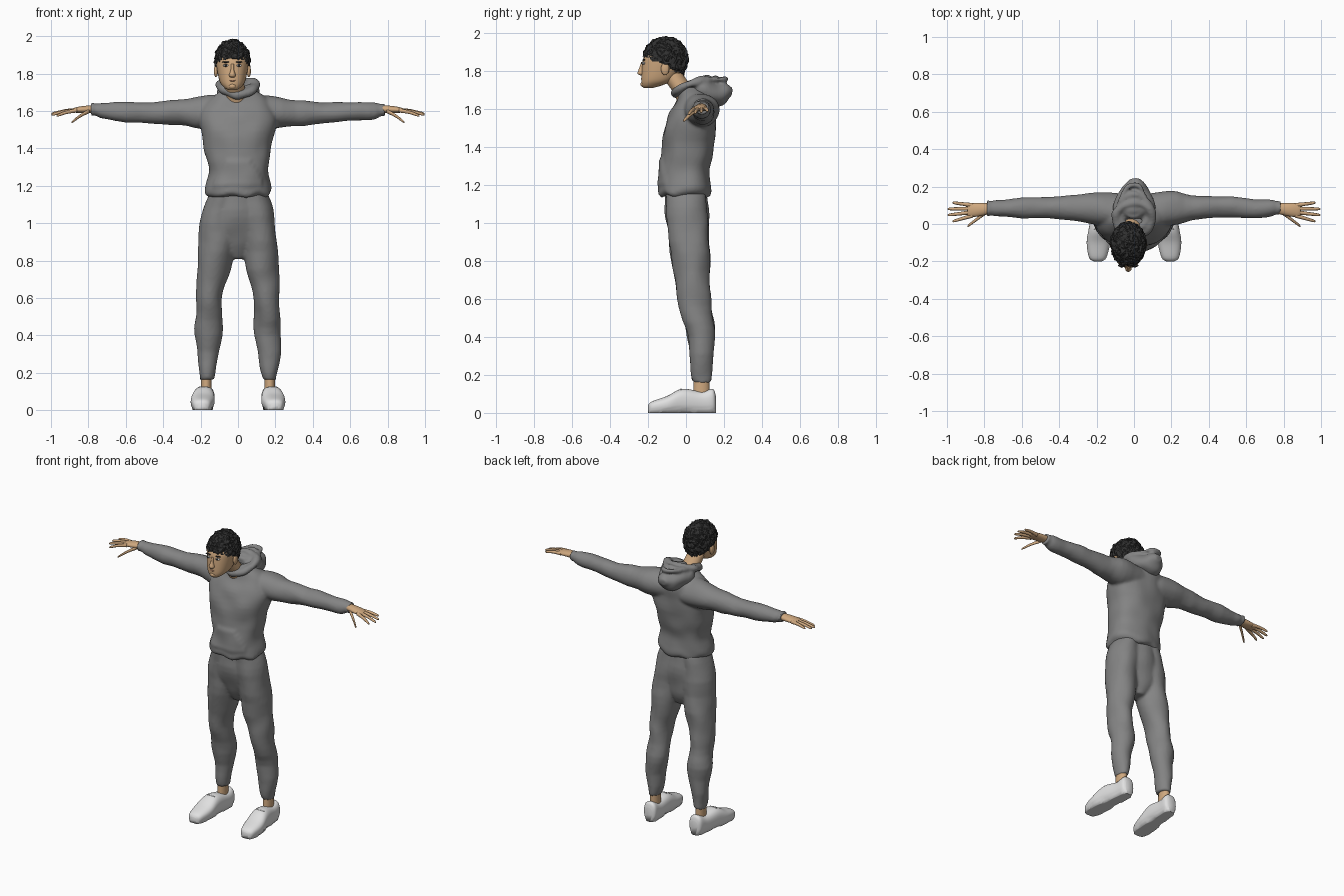
import bpy, bmesh, math
from mathutils import Vector, Matrix, noise

cube = bpy.data.objects.get("Cube")
if cube:
    bpy.data.objects.remove(cube)


def material(name, red, green, blue):
    mat = bpy.data.materials.new(name)
    mat.use_nodes = True
    mat.diffuse_color = (red, green, blue, 1)
    mat.node_tree.nodes["Principled BSDF"].inputs["Base Color"].default_value = mat.diffuse_color
    return mat


CLOTH = material("grey cloth", .23, .23, .23)
SKIN = material("skin", .62, .39, .21)
LIP = material("lip", .48, .25, .15)
HAIR = material("dark hair", .03, .03, .03)
WHITE = material("white shoe", .75, .75, .75)
DARK = material("dark eye", .02, .02, .02)


def resample(rings, steps):
    """Smooth curve through the ring values."""
    result = []
    for i in range(len(rings) - 1):
        before, start = rings[max(i - 1, 0)], rings[i]
        end, after = rings[i + 1], rings[min(i + 2, len(rings) - 1)]
        for k in range(steps):
            t = k / steps
            result.append([b + t / 2 * (c - a + t * (2 * a - 5 * b + 4 * c - d + t * (3 * (b - c) + d - a)))
                           for a, b, c, d in zip(before, start, end, after)])
    return result + [rings[-1]]


def bridge(bm, loops, closed=False):
    """Quads between neighbouring loops of vertices."""
    pairs = list(zip(loops, loops[1:]))
    if closed:
        pairs.append((loops[-1], loops[0]))
    for lower, upper in pairs:
        for i in range(len(lower)):
            bm.faces.new((lower[i - 1], lower[i], upper[i], upper[i - 1]))


def loft(bm, rings, axis="z", side=1, sides=28, power=1, x=0):
    """Closed skin over rings (x, y, z, half width, half depth); x may be left to the default."""
    rings = [ring if len(ring) == 5 else (x, *ring) for ring in rings]
    loops = []
    for cx, cy, cz, width, depth in resample(rings, 5):
        loop = []
        for i in range(sides):
            c, s = math.cos(math.tau * i / sides), math.sin(math.tau * i / sides)
            u = width * math.copysign(abs(c) ** power, c)
            v = depth * math.copysign(abs(s) ** power, s)
            offset = {"x": (0, u, v), "y": (u, 0, v), "z": (u, v, 0)}[axis]
            co = Vector((cx, cy, cz)) + Vector(offset)
            co.x *= side
            loop.append(bm.verts.new(co))
        loops.append(loop)
    bridge(bm, loops)
    bm.faces.new(loops[0])
    bm.faces.new(loops[-1])


def finger(bm, base, tip, side):
    """Tapering finger, arched a little upward."""
    rings = []
    for t in (0, .5, .9, 1):
        centre = base.lerp(tip, t)
        centre.z += .02 * t * (1 - t)
        radius = .012 - .005 * t if t < 1 else .003
        rings.append((*centre, radius, radius))
    loft(bm, rings, "x", side, sides=10)


def ball(bm, position, size):
    matrix = Matrix.Translation(position) @ Matrix.Diagonal((*size, 1))
    bmesh.ops.create_uvsphere(bm, u_segments=16, v_segments=10, radius=1, matrix=matrix)


def wrinkle(bm, amount, scale):
    bm.normal_update()
    for vert in bm.verts:
        vert.co += vert.normal * amount * noise.noise(vert.co * scale)


def finish(bm, name, mat, voxel=0, smooth=True):
    bmesh.ops.recalc_face_normals(bm, faces=bm.faces)
    mesh = bpy.data.meshes.new(name)
    bm.to_mesh(mesh)
    bm.free()
    mesh.materials.append(mat)
    obj = bpy.data.objects.new(name, mesh)
    bpy.context.collection.objects.link(obj)
    for face in mesh.polygons:
        face.use_smooth = smooth
    if voxel:
        remesh = obj.modifiers.new("blend", "REMESH")
        remesh.mode, remesh.voxel_size, remesh.use_smooth_shade = "VOXEL", voxel, True
        soften = obj.modifiers.new("soften", "SMOOTH")
        soften.factor, soften.iterations = .5, 3


# Hoodie: torso and sleeves blended into one skin
bm = bmesh.new()
loft(bm, [(-.01, 1.14, .15, .12), (-.01, 1.17, .18, .14), (0, 1.28, .16, .13), (.01, 1.4, .18, .14),
          (.03, 1.55, .21, .13), (.05, 1.65, .17, .1), (.03, 1.72, .08, .06)], sides=56, power=.9)
for vert in bm.verts:
    x, y, z = vert.co
    if z < 1.19:  # gathered hem
        vert.co.z += .008 * math.sin(40 * x + 25 * y)
    if y < -.05 and 1.2 < z < 1.34 and abs(x) < .14 - (z - 1.2) / 2:  # front pocket
        vert.co.y -= .009
for side in (1, -1):
    loft(bm, [(.05, .06, 1.59, .1, .09), (.2, .08, 1.594, .09, .083), (.4, .09, 1.59, .06, .06),
              (.7, .085, 1.6, .048, .045), (.76, .085, 1.606, .037, .031), (.785, .085, 1.608, .04, .034)],
         "x", side)
wrinkle(bm, .012, 9)
finish(bm, "hoodie", CLOTH, .009)

# Hood: hanging lobe with nested rims round the neck
bm = bmesh.new()
loft(bm, [(.03, 1.69, .08, .05), (.07, 1.7, .11, .075), (.13, 1.69, .1, .075), (.2, 1.685, .065, .055),
          (.245, 1.69, .025, .02)], "y", sides=36)
for inset in (0, .5, 1):
    width, thick = .1 - .04 * inset, .024 - .008 * inset
    front, back = -.055 + .1 * inset ** 2, .11 + .1 * inset
    low = 1.685 + .06 * inset ** 2
    loops = []
    for i in range(40):
        s, c = math.sin(math.tau * i / 40), math.cos(math.tau * i / 40)
        rear = (1 - c) / 2
        middle = Vector((width * s, front + (back - front) * rear, low + (1.76 - low) * rear ** .6))
        angles = [math.tau * j / 10 for j in range(10)]
        loops.append([bm.verts.new(middle + thick * Vector((s * math.cos(q), -c * math.cos(q), math.sin(q))))
                      for q in angles])
    bridge(bm, loops, closed=True)
wrinkle(bm, .012, 14)
finish(bm, "hood", CLOTH, .008)

# Trousers: hips and both legs blended into one skin
bm = bmesh.new()
loft(bm, [(.03, .81, .05, .05), (.02, .9, .15, .09), (.01, 1, .18, .11), (0, 1.17, .15, .11)], sides=40)
for side in (1, -1):
    loft(bm, [(.17, .085, .16, .034, .045), (.17, .083, .2, .04, .053), (.157, .08, .4, .069, .072),
              (.152, .045, .6, .067, .087), (.13, .03, .75, .09, .096), (.1, .01, 1, .1, .11),
              (.075, 0, 1.17, .075, .11)], side=side, sides=36)
wrinkle(bm, .014, 8)
finish(bm, "trousers", CLOTH, .01)

for side, word in ((1, "left"), (-1, "right")):
    # Shoe with flat sole and laces
    bm = bmesh.new()
    loft(bm, [(.194, -.2, .02, .02, .02), (.194, -.18, .03, .046, .03), (.19, -.1, .044, .063, .045),
              (.183, -.02, .063, .058, .064), (.174, .08, .056, .048, .057), (.17, .14, .063, .044, .064),
              (.17, .157, .05, .026, .042)], "y", side, 32, .8)
    for vert in bm.verts:
        if vert.co.z < .014:
            vert.co.z = 0
    for step in range(3):
        ball(bm, (side * .185, -.07 + .022 * step, .098 + .012 * step), (.03, .006, .006))
    finish(bm, word + "_shoe", WHITE)

    bm = bmesh.new()
    loft(bm, [(.17, .08, .06, .03, .045), (.17, .083, .2, .028, .04)], side=side)
    finish(bm, word + "_ankle", SKIN)

    # Hand: palm, a fan of four fingers and the thumb
    bm = bmesh.new()
    loft(bm, [(.76, .083, 1.61, .027, .022), (.83, .077, 1.607, .036, .019), (.875, .074, 1.604, .036, .013),
              (.89, .073, 1.602, .028, .009)], "x", side, 20)
    for i in range(4):
        t = i / 3
        reach = .97 + .03 * math.sin(math.pi * t)
        finger(bm, Vector((.86, .046 + .054 * t, 1.603)), Vector((reach, .014 + .1 * t, 1.573 + .018 * t)), side)
    finger(bm, Vector((.795, .06, 1.6)), Vector((.89, -.012, 1.538)), side)
    finish(bm, word + "_hand", SKIN)

# Head: skull, neck, nose, ears and chin
MIDDLE = -.03
bm = bmesh.new()
loft(bm, [(-.2, 1.712, .022, .022), (-.178, 1.727, .046, .054), (-.147, 1.76, .069, .088),
          (-.12, 1.84, .085, .11), (-.113, 1.88, .085, .108), (-.11, 1.92, .07, .085),
          (-.11, 1.955, .04, .045)], sides=40, power=.88, x=MIDDLE)
loft(bm, [(-.01, .015, 1.64, .066, .062), (-.015, -.01, 1.69, .058, .058), (MIDDLE, -.08, 1.79, .055, .06)])
loft(bm, [(-.235, 1.778, .008, .006), (-.236, 1.79, .018, .02), (-.232, 1.82, .009, .014),
          (-.228, 1.85, .008, .008)], sides=14, x=MIDDLE)
for side in (1, -1):
    ball(bm, (MIDDLE + side * .088, -.11, 1.813), (.011, .022, .033))
ball(bm, (MIDDLE, -.222, 1.732), (.022, .018, .016))
finish(bm, "head", SKIN)

# Face details
for name, mat, y, z, size, gaps in (("eyeballs", WHITE, -.223, 1.843, (.015, .009, .007), (-.035, .035)),
                                    ("irises", DARK, -.228, 1.843, (.008, .006, .007), (-.035, .035)),
                                    ("eyebrows", DARK, -.222, 1.861, (.02, .008, .004), (-.035, .035)),
                                    ("lips", LIP, -.226, 1.762, (.022, .012, .007), (0,))):
    bm = bmesh.new()
    for gap in gaps:
        ball(bm, (MIDDLE + gap, y, z), size)
    finish(bm, name, mat)

# Hair: rough cap, tucked into the skull below a sloping hairline
bm = bmesh.new()
bmesh.ops.create_icosphere(bm, subdivisions=5, radius=1)
centre = Vector((MIDDLE, -.108, 1.872))
for vert in bm.verts:
    out = vert.co.copy()
    tuft = 1 + .09 * noise.noise(out * 5) + .07 * noise.noise(out * 11)
    height = .11 if out.z > 0 else .15
    co = Vector((out.x * .095, out.y * .118, out.z * height))
    hairline = -.05 - .46 * co.y + .008 * noise.noise(out * 8)
    vert.co = centre + co * (tuft if co.z > hairline else .6)
finish(bm, "hair", HAIR, smooth=False)
